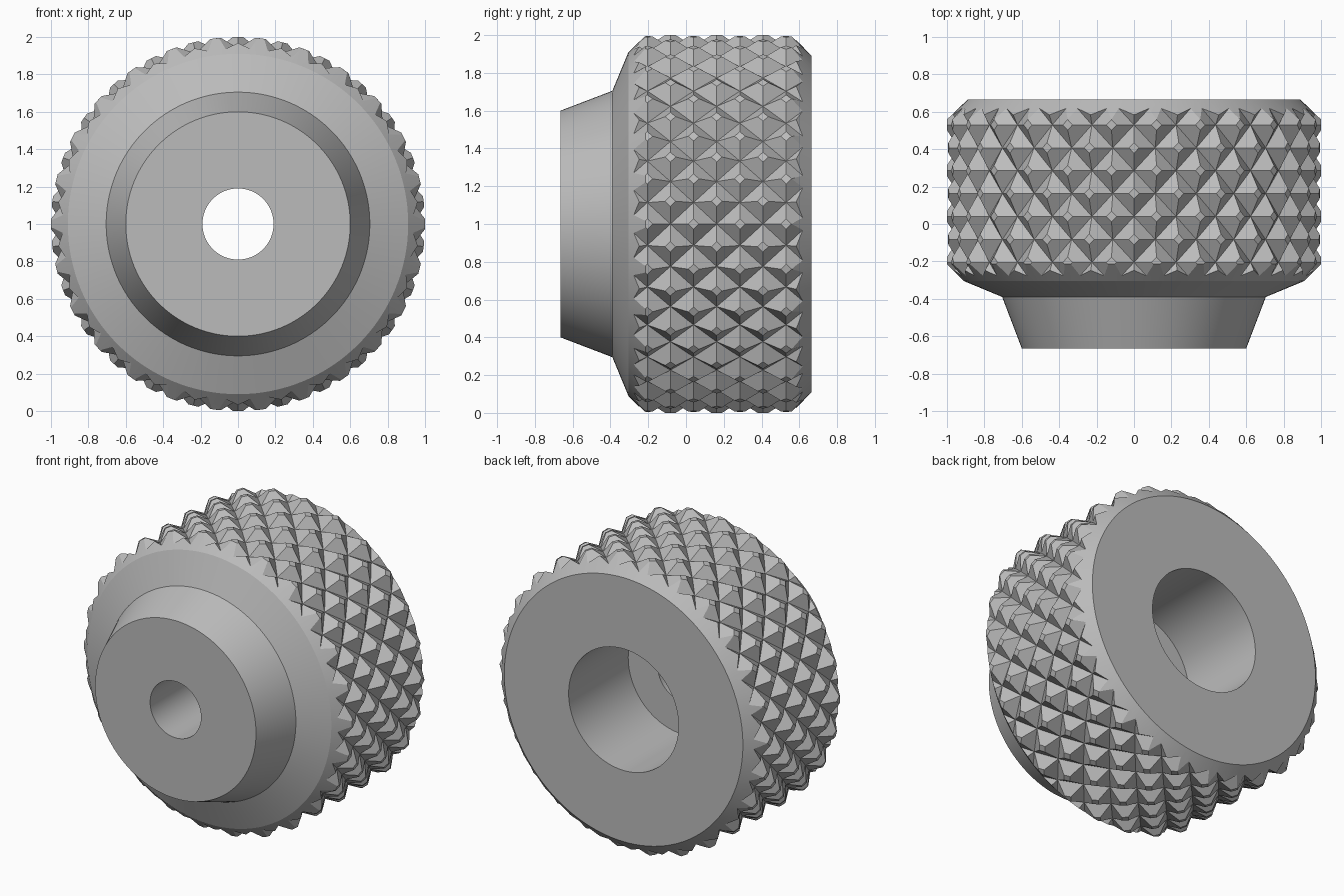
import bpy, bmesh, math

cube = bpy.data.objects.get("Cube")
if cube:
    bpy.data.objects.remove(cube, do_unlink=True)

STARTS = 26            # diamonds around the rim
PITCH = 0.1225         # axial step between diamond rows
ROW_ORIGIN = 0.04
PEAK, VALLEY = 1.0, 0.94
FLAT = 0.23            # size of the blunt tip relative to its diamond
SEGMENTS = 128

metal = bpy.data.materials.new("satin grey metal")
metal.use_nodes = True
grey = (0.5, 0.5, 0.5, 1)
metal.diffuse_color = grey
metal.node_tree.nodes["Principled BSDF"].inputs["Base Color"].default_value = grey


def around(radius, angle, y):
    """Point on a circle about the knob's axis."""
    return (radius * math.sin(angle), y, 1 + radius * math.cos(angle))


def make_object(name, bm):
    bmesh.ops.recalc_face_normals(bm, faces=bm.faces)
    mesh = bpy.data.meshes.new(name)
    bm.to_mesh(mesh)
    bm.free()
    mesh.materials.append(metal)
    obj = bpy.data.objects.new(name, mesh)
    bpy.context.collection.objects.link(obj)
    return obj


def lathe(name, profile):
    """Revolve a closed (radius, y) outline about the knob's axis."""
    bm = bmesh.new()
    rings = [[bm.verts.new(around(r, math.tau * i / SEGMENTS, y)) for r, y in profile]
             for i in range(SEGMENTS)]
    n = len(profile)
    for i in range(SEGMENTS):
        a, b = rings[i], rings[(i + 1) % SEGMENTS]
        for j in range(n):
            k = (j + 1) % n
            bm.faces.new((a[j], a[k], b[k], b[j]))
    return make_object(name, bm)


def knurl(name):
    """Closed cylinder covered in blunt pyramids between crossing grooves."""
    bm = bmesh.new()
    valleys = {}

    def point(radius, u, v):
        return bm.verts.new(around(radius, math.pi * u / STARTS, ROW_ORIGIN + v * PITCH))

    def valley(u, v):
        key = (u % (2 * STARTS), v)
        if key not in valleys:
            valleys[key] = point(VALLEY, *key)
        return valleys[key]

    corners = ((1, 0), (0, 1), (-1, 0), (0, -1))
    for v in range(-5, 8):
        for u in range((v + 1) % 2, 2 * STARTS, 2):
            base = [valley(u + a, v + b) for a, b in corners]
            tip = [point(PEAK, u + a * FLAT, v + b * FLAT) for a, b in corners]
            bm.faces.new(tip)
            for i in range(4):
                j = (i + 1) % 4
                bm.faces.new((base[i], base[j], tip[j], tip[i]))
    # Straighten and cap both ragged ends
    rim = [e for e in bm.edges if e.is_boundary]
    extruded = bmesh.ops.extrude_edge_only(bm, edges=rim)["geom"]
    for vert in (g for g in extruded if isinstance(g, bmesh.types.BMVert)):
        vert.co.y = math.copysign(1.2, vert.co.y)
    for side in (-1, 1):
        loop = [e for e in bm.edges if e.is_boundary and e.verts[0].co.y * side > 0]
        bmesh.ops.edgeloop_fill(bm, edges=loop)
    return make_object(name, bm)


# Turned body: tapered nose, chamfered wheel, small bore and wide counterbore
knob = lathe("knurled_knob", [
    (0.19, -0.665), (0.60, -0.665), (0.705, -0.39), (0.91, -0.305),
    (1.03, -0.185), (1.03, 0.53), (0.89, 0.665), (0.41, 0.665),
    (0.41, 0.03), (0.19, 0.03)])

# Trim the body with the knurl pattern
pattern = knurl("knurl_pattern")
pattern.hide_render = True
trim = knob.modifiers.new("knurling", 'BOOLEAN')
trim.operation = 'INTERSECT'
trim.solver = 'EXACT'
trim.object = pattern
bpy.ops.object.select_all(action='DESELECT')
bpy.context.view_layer.objects.active = knob
knob.select_set(True)
bpy.ops.object.modifier_apply(modifier=trim.name)
bpy.data.objects.remove(pattern, do_unlink=True)
bpy.ops.object.shade_smooth_by_angle(angle=math.radians(15))
